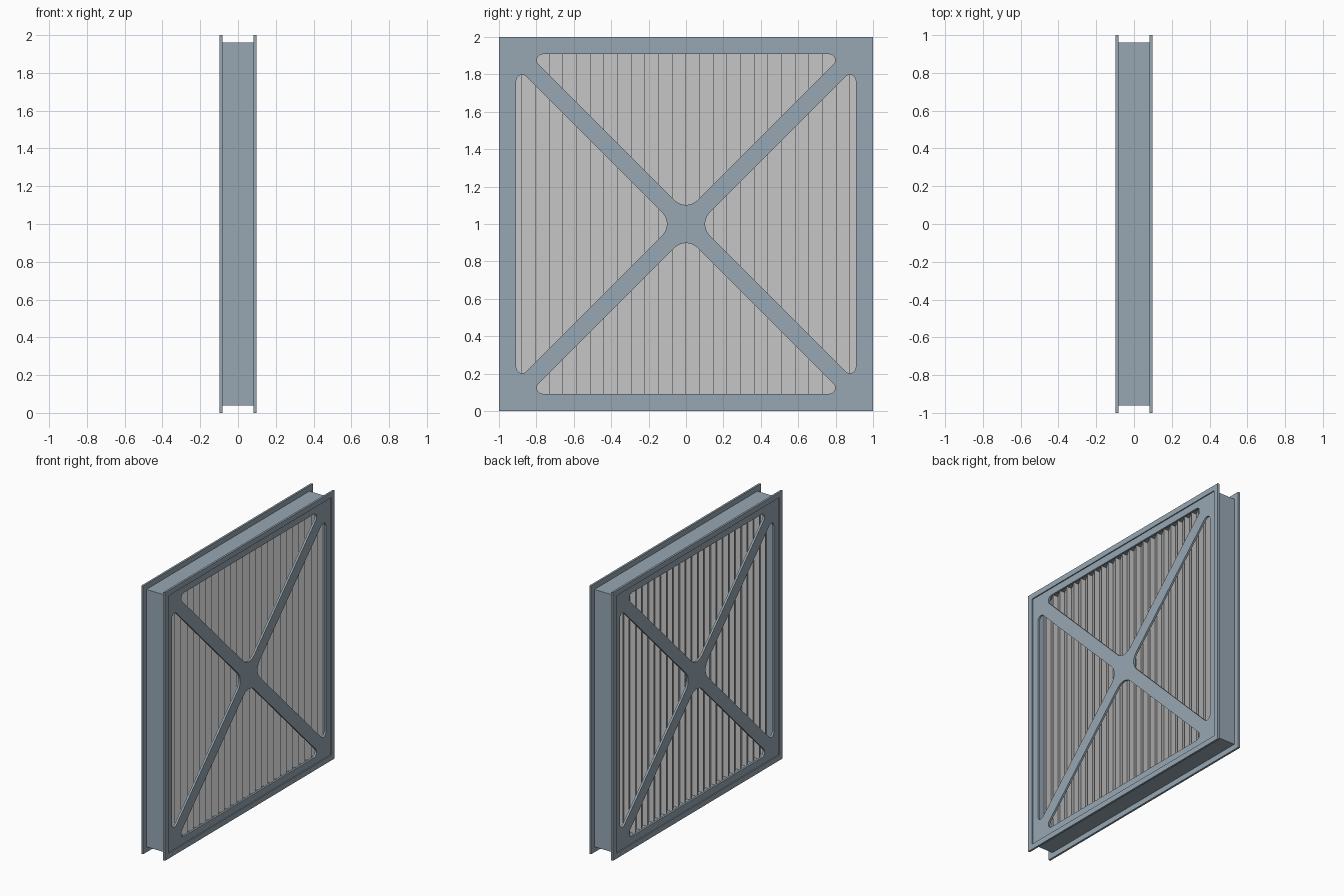
import bpy
import bmesh
import math
from mathutils import Vector

if "Cube" in bpy.data.objects:
    bpy.data.objects.remove(bpy.data.objects["Cube"])

steel = bpy.data.materials.new("painted_steel")
steel.diffuse_color = (0.31, 0.39, 0.45, 1)
steel.use_nodes = True
steel.node_tree.nodes["Principled BSDF"].inputs["Base Color"].default_value = steel.diffuse_color


def square(h):
    return [(-h, -h), (h, -h), (h, h), (-h, h)]


def rounded(corners, radii, steps=7):
    """Replace every corner of a convex polygon by an arc."""
    pts = []
    n = len(corners)
    for i, r in enumerate(radii):
        p = Vector(corners[i])
        a = (Vector(corners[i - 1]) - p).normalized()
        b = (Vector(corners[(i + 1) % n]) - p).normalized()
        half = a.angle(b) / 2
        c = p + (a + b).normalized() * (r / math.sin(half))
        t = r / math.tan(half)
        u, v = p + a * t - c, p + b * t - c
        sweep = math.pi - 2 * half
        for k in range(steps + 1):
            f = k / steps
            q = (u * math.sin((1 - f) * sweep) + v * math.sin(f * sweep)) / math.sin(sweep)
            pts.append(tuple(c + q))
    return pts


def sheet(name, loops, x0, x1):
    """Extrude a y-z outline with holes from x0 to x1."""
    cu = bpy.data.curves.new(name, 'CURVE')
    cu.dimensions = '2D'
    cu.fill_mode = 'BOTH'
    cu.extrude = (x1 - x0) / 2
    for loop in loops:
        s = cu.splines.new('POLY')
        s.points.add(len(loop) - 1)
        for pt, (a, b) in zip(s.points, loop):
            pt.co = (a, b, 0, 1)
        s.use_cyclic_u = True
    tmp = bpy.data.objects.new(name + "_outline", cu)
    bpy.context.collection.objects.link(tmp)
    dg = bpy.context.evaluated_depsgraph_get()
    me = bpy.data.meshes.new_from_object(tmp.evaluated_get(dg))
    bpy.data.objects.remove(tmp)
    # Weld the caps to the walls and shade flat
    bm = bmesh.new()
    bm.from_mesh(me)
    bmesh.ops.remove_doubles(bm, verts=bm.verts, dist=0.0001)
    bmesh.ops.recalc_face_normals(bm, faces=bm.faces)
    for f in bm.faces:
        f.smooth = False
    bm.to_mesh(me)
    bm.free()
    me.materials.clear()
    me.materials.append(steel)
    ob = bpy.data.objects.new(name, me)
    ob.rotation_euler = (math.pi / 2, 0, math.pi / 2)
    ob.location = ((x0 + x1) / 2, 0, 1)
    bpy.context.collection.objects.link(ob)
    return ob


# Four rounded triangular openings left between the diagonal braces
gap, edge = 0.065, 0.908
triangle = rounded([(0, gap), (edge - gap, edge), (gap - edge, edge)],
                   [0.09, 0.032, 0.032])
openings = []
for q in range(4):
    c, s = round(math.cos(q * math.pi / 2)), round(math.sin(q * math.pi / 2))
    openings.append([(c * a - s * b, s * a + c * b) for a, b in triangle])

# Channel wall between the two flanges
sheet("channel_wall", [square(0.96), square(0.945)], -0.083, 0.083)

# Outer flanges and slightly recessed cross-braced plates on both sides
for side, sign in (("right", 1), ("left", -1)):
    f = sorted((sign * 0.083, sign * 0.098))
    p = sorted((sign * 0.075, sign * 0.09))
    sheet(side + "_flange", [square(1.0), square(0.96)], *f)
    sheet(side + "_brace_plate", [square(0.96)] + openings, *p)

# Filter core: a row of upright three-sided prisms
pitch, half_width, count = 0.0731, 0.042, 26
verts, faces = [], []
for i in range(count):
    y0 = (i - count / 2) * pitch
    n = len(verts)
    for z in (0.05, 1.95):
        verts += [(0, y0, z), (half_width, y0 + pitch, z), (-half_width, y0 + pitch, z)]
    faces += [(n, n + 2, n + 1), (n + 3, n + 4, n + 5)]
    for k in range(3):
        j = (k + 1) % 3
        faces.append((n + k, n + j, n + 3 + j, n + 3 + k))
me = bpy.data.meshes.new("filter_pleats")
me.from_pydata(verts, [], faces)
pleats = bpy.data.objects.new("filter_pleats", me)
bpy.context.collection.objects.link(pleats)
